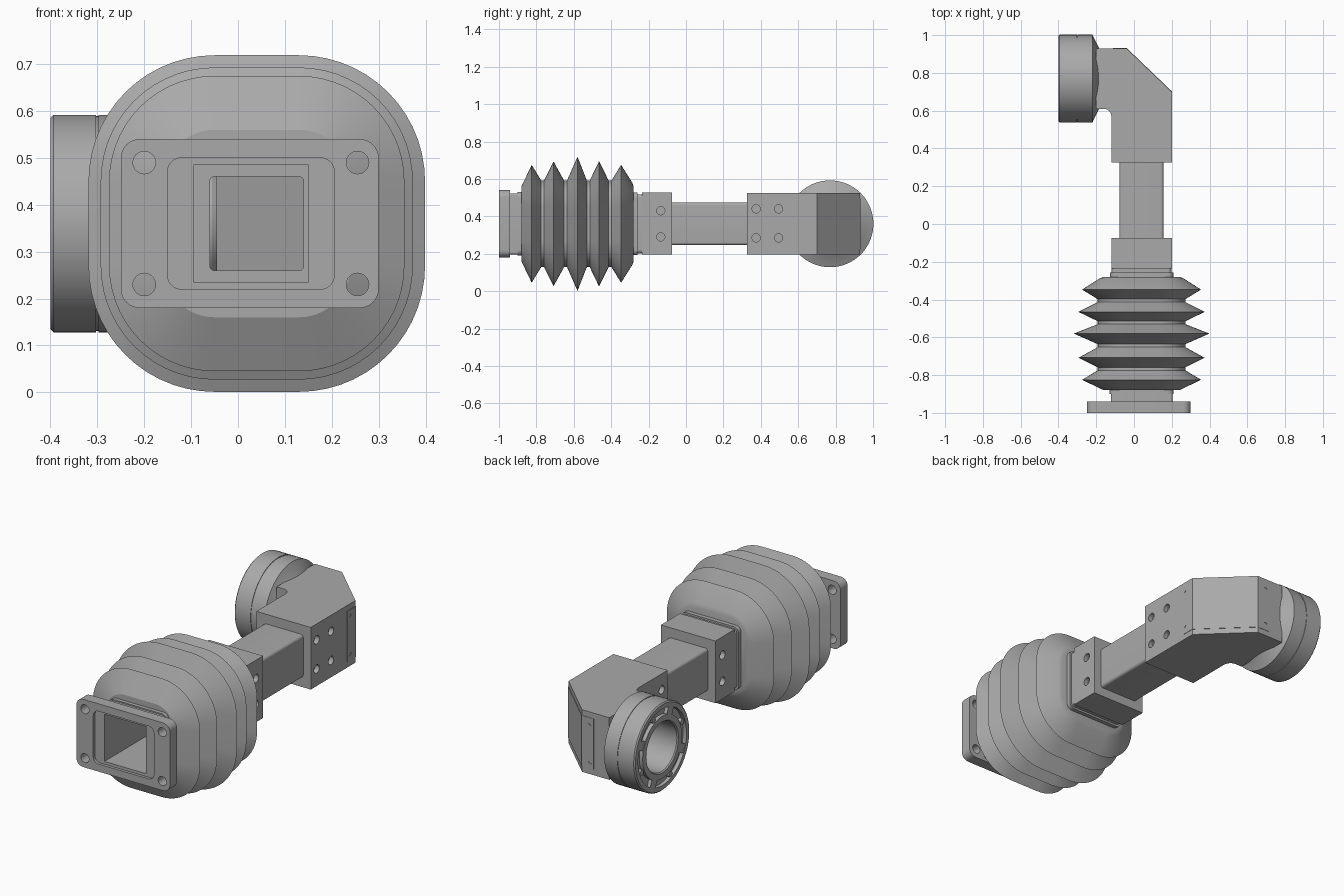
import bpy, bmesh, math
from mathutils import Matrix, Vector

if "Cube" in bpy.data.objects:
    bpy.data.objects.remove(bpy.data.objects["Cube"], do_unlink=True)

grey = bpy.data.materials.new("plain grey")
grey.use_nodes = True
GREY = (0.4, 0.4, 0.4, 1)
grey.diffuse_color = GREY
grey.node_tree.nodes["Principled BSDF"].inputs["Base Color"].default_value = GREY

CX, CZ = 0.04, 0.36      # main axis
DISC_Y = 0.77            # centre of the round coupling


def finish(name, bm):
    bmesh.ops.recalc_face_normals(bm, faces=bm.faces)
    mesh = bpy.data.meshes.new(name)
    bm.to_mesh(mesh)
    bm.free()
    mesh.materials.append(grey)
    ob = bpy.data.objects.new(name, mesh)
    bpy.context.collection.objects.link(ob)
    return ob


def skin(bm, rings, closed=False):
    """Join rings of vertices with quads."""
    n = len(rings[0])
    pairs = list(zip(rings, rings[1:]))
    if closed:
        pairs.append((rings[-1], rings[0]))
    for a, b in pairs:
        for i in range(n):
            j = (i + 1) % n
            bm.faces.new((a[i], a[j], b[j], b[i]))


def rounded_loft(name, sections, cx=CX, seg=8):
    """Rounded rectangles (y, half width, half height, radius) lofted along y."""
    bm = bmesh.new()
    rings = []
    for y, hx, hz, r in sections:
        ring = []
        for q, (sx, sz) in enumerate(((1, 1), (-1, 1), (-1, -1), (1, -1))):
            for k in range(seg + 1):
                a = math.pi / 2 * (q + k / seg)
                ring.append(bm.verts.new((cx + sx * (hx - r) + r * math.cos(a), y,
                                          CZ + sz * (hz - r) + r * math.sin(a))))
        rings.append(ring)
    skin(bm, rings)
    bm.faces.new(rings[0])
    bm.faces.new(rings[-1])
    return finish(name, bm)


def rounded_bar(name, y0, y1, hx, hz, r, cx=CX):
    return rounded_loft(name, [(y0, hx, hz, r), (y1, hx, hz, r)], cx)


def box(name, lo, hi):
    bm = bmesh.new()
    lo, hi = Vector(lo), Vector(hi)
    size = hi - lo
    bmesh.ops.create_cube(bm, size=1, matrix=Matrix.Translation((lo + hi) / 2)
                          @ Matrix.Diagonal((*size, 1)))
    return finish(name, bm)


def rod(name, centre, axis, r, length, seg=32):
    bm = bmesh.new()
    turn = Vector((0, 0, 1)).rotation_difference(Vector(axis)).to_matrix().to_4x4()
    bmesh.ops.create_cone(bm, cap_ends=True, segments=seg, radius1=r, radius2=r,
                          depth=length, matrix=Matrix.Translation(centre) @ turn)
    return finish(name, bm)


def prism(name, outline, half):
    """An outline in x and y, extruded in z about the main axis."""
    bm = bmesh.new()
    face = bm.faces.new([bm.verts.new((x, y, CZ - half)) for x, y in outline])
    up = bmesh.ops.extrude_face_region(bm, geom=[face])["geom"]
    bmesh.ops.translate(bm, vec=(0, 0, 2 * half),
                        verts=[v for v in up if isinstance(v, bmesh.types.BMVert)])
    return finish(name, bm)


def lathe_x(name, profile, seg=72):
    """Closed profile of (x, radius) turned round the coupling axis."""
    bm = bmesh.new()
    rings = []
    for x, r in profile:
        rings.append([bm.verts.new((x, DISC_Y + r * math.cos(a), CZ + r * math.sin(a)))
                      for a in (2 * math.pi * i / seg for i in range(seg))])
    skin(bm, rings, closed=True)
    return finish(name, bm)


def cut(ob, cutters):
    bpy.context.view_layer.objects.active = ob
    for c in cutters:
        c.hide_render = True
        m = ob.modifiers.new("cut", "BOOLEAN")
        m.operation, m.solver, m.object = "DIFFERENCE", "EXACT", c
        bpy.ops.object.modifier_apply(modifier=m.name)
        bpy.data.objects.remove(c, do_unlink=True)
    return ob


def cavity():
    return box("cutter", (-0.095, -1.1, 0.235), (0.15, -0.215, 0.485))


def bore():
    return rounded_bar("cutter", -0.3, 0.42, 0.1, 0.1, 0.01)


def side_holes(spots, r=0.022, sides=(-0.12, 0.2)):
    return [rod("cutter", (x, y, z), (1, 0, 0), r, 0.05) for x in sides for y, z in spots]


# Front flange with a shallow seat and corner holes
flange = rounded_bar("front_flange", -1, -0.94, 0.275, 0.18, 0.04, 0.025)
cut(flange, [rounded_bar("cutter", -1.1, -0.985, 0.178, 0.14, 0.03, 0.0275), cavity()]
    + [rod("cutter", (x, -0.97, z), (0, 1, 0), 0.024, 0.2)
       for x in (-0.2, 0.255) for z in (0.23, 0.49)])

# Neck and clamps at both ends of the bellows
for name, y0, y1, h, r in (("front_neck", -0.941, -0.885, 0.163, 0.01),
                           ("front_clamp", -0.9, -0.875, 0.17, 0.03),
                           ("rear_clamp", -0.285, -0.258, 0.168, 0.03),
                           ("rear_collar", -0.262, -0.234, 0.158, 0.02)):
    cut(rounded_bar(name, y0, y1, h, h, r), [cavity()])

# Bellows: five pleats, with the corner radius growing with the size
steps = [(-0.88, 0.2)]
peaks = ((-0.825, 0.315), (-0.708, 0.333), (-0.58, 0.359), (-0.465, 0.335), (-0.347, 0.315))
for i, (y, h) in enumerate(peaks):
    steps.append((y, h))
    if i < len(peaks) - 1:
        mid = (y + peaks[i + 1][0]) / 2
        steps += [(mid - 0.008, 0.232), (mid + 0.008, 0.232)]
steps += [(-0.287, 0.22), (-0.28, 0.2)]
bellows = rounded_loft("bellows", [(y, h, h, h - 0.09) for y, h in steps], seg=14)
cut(bellows, [cavity()])

# Square block behind the bellows
block = box("rear_block", (-0.12, -0.235, 0.197), (0.2, -0.075, 0.527))
cut(block, [cavity(), bore()] + side_holes([(-0.135, 0.29), (-0.135, 0.43)]))

# Connecting tube
cut(rounded_bar("connecting_tube", -0.09, 0.345, 0.116, 0.114, 0.015), [bore()])

# Elbow with a bevelled outer corner and a rounded inner corner
outline = [(-0.12, 0.325), (0.2, 0.325), (0.2, 0.7), (-0.04, 0.93), (-0.2, 0.93), (-0.2, 0.61)]
outline += [(-0.16 + 0.04 * math.sin(a), 0.57 + 0.04 * math.cos(a))
            for a in (math.pi / 2 * i / 8 for i in range(9))]
elbow = prism("elbow", outline, 0.165)
inside = prism("cutter", [(-0.09, 0.36), (0.15, 0.36), (0.15, 0.69), (-0.05, 0.88),
                          (-0.09, 0.88)], 0.125)
spots = [(y, z) for y in (0.375, 0.495) for z in (0.285, 0.44)]
cut(elbow, [bore(), inside, rod("cutter", (-0.18, DISC_Y, CZ), (1, 0, 0), 0.135, 0.25, 72)]
    + side_holes(spots))

# Bent cover over the bevelled corner, with screw holes
cover = prism("corner_cover", [(0.202, 0.63), (0.202, 0.701), (-0.039, 0.932), (-0.11, 0.932),
                               (-0.11, 0.925), (-0.043, 0.925), (0.196, 0.697),
                               (0.196, 0.63)], 0.135)
cut(cover, side_holes([(0.65, 0.26), (0.65, 0.465)], 0.009, (0.2,))
    + [rod("cutter", (-0.09, 0.93, z), (0, 1, 0), 0.009, 0.05) for z in (0.26, 0.465)])

# Round coupling with a seam, a cone at the back and a grooved face
lathe_x("round_coupling", [
    (-0.4, 0.135), (-0.4, 0.165), (-0.38, 0.165), (-0.38, 0.203), (-0.4, 0.203),
    (-0.4, 0.226), (-0.394, 0.232), (-0.303, 0.232), (-0.303, 0.229), (-0.298, 0.229),
    (-0.298, 0.232), (-0.22, 0.232), (-0.18, 0.15), (-0.17, 0.138), (-0.055, 0.138),
    (-0.045, 0.133), (-0.045, 0.13), (-0.394, 0.13)])

# Lugs and screw heads in the face groove
for i in range(8):
    a = math.pi / 4 * (i + 0.5)
    at = Vector((-0.389, DISC_Y + 0.184 * math.cos(a), CZ + 0.184 * math.sin(a)))
    if i % 2:
        rod("groove_screw", at, (1, 0, 0), 0.015, 0.02, 24)
    else:
        lug = box("groove_lug", (-0.009, -0.02, -0.024), (0.009, 0.02, 0.024))
        lug.location = at
        lug.rotation_euler.x = a

# Smooth curves, sharp edges
bpy.ops.object.select_all(action="DESELECT")
for ob in bpy.context.collection.objects:
    if ob.type == "MESH" and grey.name in ob.data.materials:
        ob.select_set(True)
        bpy.context.view_layer.objects.active = ob
bpy.ops.object.shade_smooth_by_angle(angle=math.radians(25))
